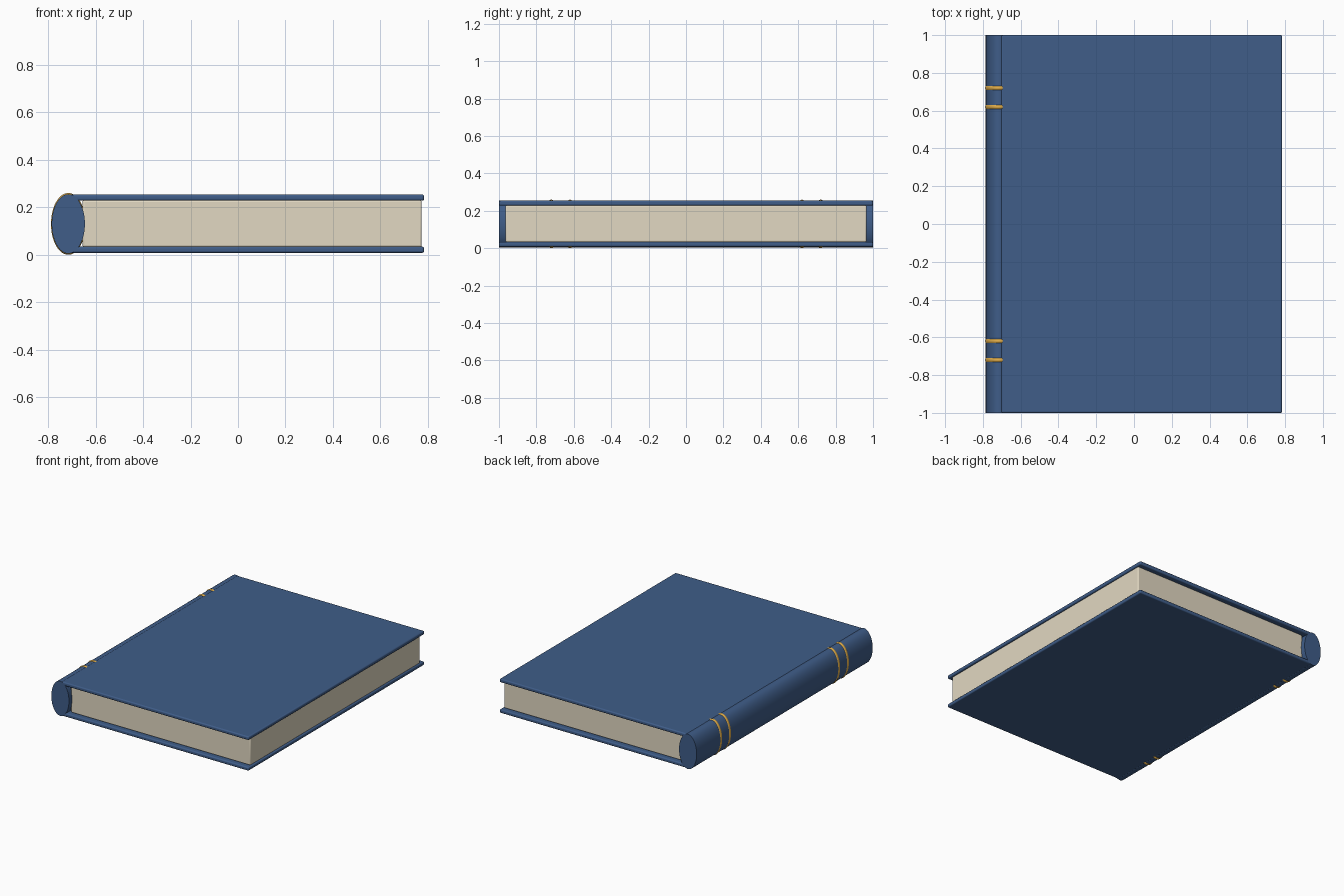
import bpy
import math

cube = bpy.data.objects.get("Cube")
if cube:
    bpy.data.objects.remove(cube, do_unlink=True)


def material(name, rgb):
    m = bpy.data.materials.new(name)
    m.use_nodes = True
    m.diffuse_color = (*rgb, 1)
    m.node_tree.nodes["Principled BSDF"].inputs["Base Color"].default_value = (*rgb, 1)
    return m


blue = material("blue cloth", (0.05, 0.11, 0.25))
cream = material("cream paper", (0.76, 0.69, 0.54))
gold = material("gold", (0.75, 0.42, 0.07))


def finish(name, mat):
    ob = bpy.context.object
    ob.name = name
    ob.data.materials.append(mat)
    bpy.ops.object.transform_apply(location=False, rotation=True, scale=True)
    return ob


def box(name, mat, low, high, bevel):
    bpy.ops.mesh.primitive_cube_add(size=1, location=[(a + b) / 2 for a, b in zip(low, high)])
    bpy.context.object.scale = [b - a for a, b in zip(low, high)]
    ob = finish(name, mat)
    mod = ob.modifiers.new("Soft edges", 'BEVEL')
    mod.width = bevel
    mod.segments = 3
    bpy.ops.object.shade_smooth_by_angle(angle=math.radians(35))
    return ob


MID = 0.13        # half the thickness of the book
SPINE_X = -0.715

# Boards and page block
box("bottom_cover", blue, (-0.705, -1, 0.008), (0.784, 1, 0.034), 0.008)
box("top_cover", blue, (-0.705, -1, 0.228), (0.784, 1, 0.254), 0.008)
box("pages", cream, (-0.655, -0.965, 0.032), (0.774, 0.965, 0.23), 0.008)

# Oval spine
bpy.ops.mesh.primitive_cylinder_add(vertices=64, radius=1, depth=2,
                                    location=(SPINE_X, 0, MID), rotation=(math.pi / 2, 0, 0))
bpy.context.object.scale = (0.07, 0.125, 1)
finish("spine", blue)
bpy.ops.object.shade_smooth_by_angle(angle=math.radians(35))

# Two pairs of raised bands
for i, y in enumerate((-0.72, -0.62, 0.62, 0.72)):
    bpy.ops.mesh.primitive_torus_add(location=(SPINE_X, y, MID), rotation=(math.pi / 2, 0, 0),
                                     major_segments=64, minor_segments=12,
                                     major_radius=0.115, minor_radius=0.015)
    bpy.context.object.scale = (0.56, 1, 1)
    finish(f"spine_band_{i + 1}", gold)
    bpy.ops.object.shade_smooth()
